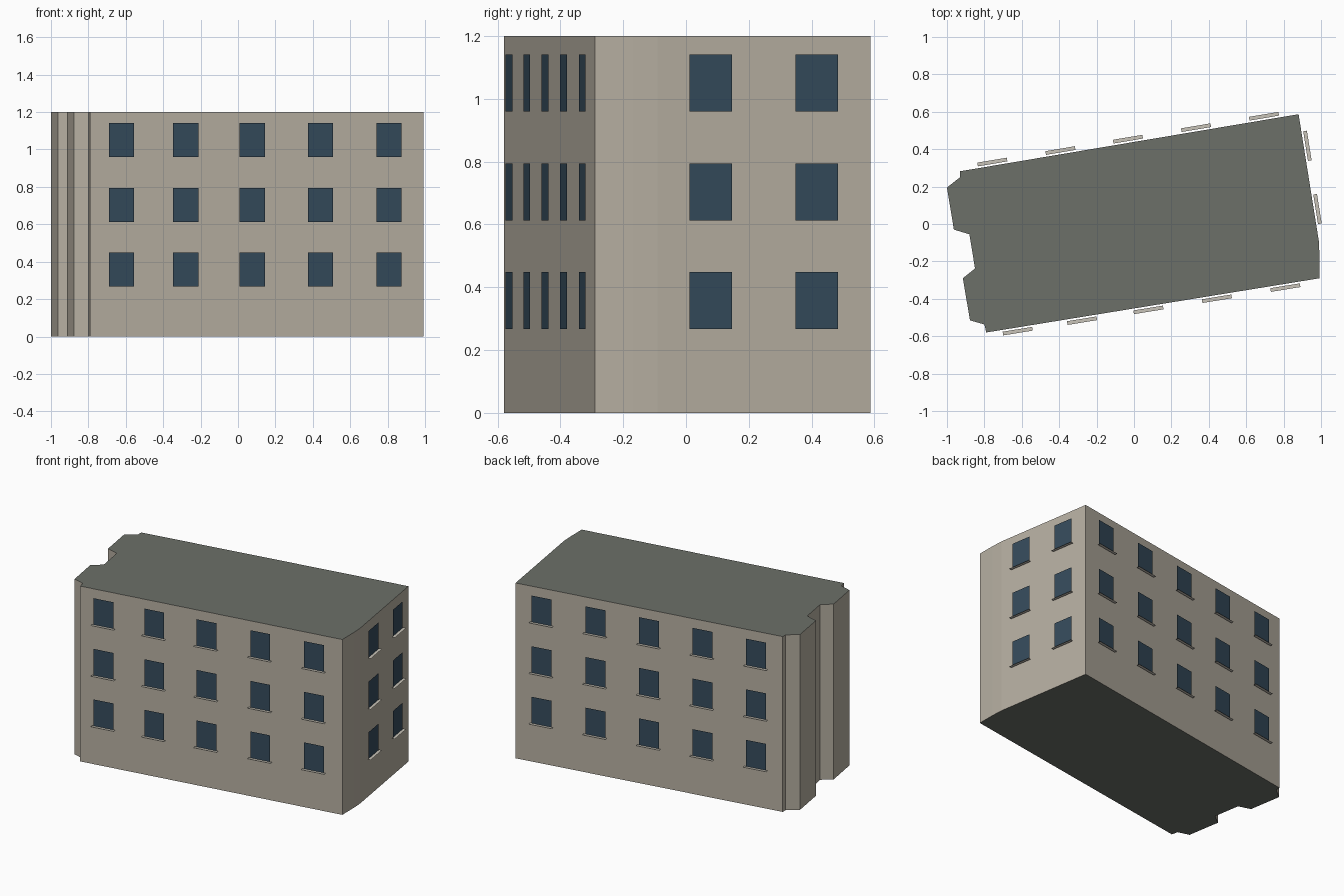
import bpy, bmesh
from mathutils import Vector

if "Cube" in bpy.data.objects:
    bpy.data.objects.remove(bpy.data.objects["Cube"])

H = 1.2


def mat(name, rgb):
    m = bpy.data.materials.new(name)
    m.diffuse_color = (*rgb, 1)
    m.use_nodes = True
    m.node_tree.nodes["Principled BSDF"].inputs["Base Color"].default_value = m.diffuse_color
    return m


WALL = mat("stone_wall", (0.47, 0.43, 0.36))
ROOF = mat("grey_roof", (0.15, 0.16, 0.14))
GLASS = mat("window_glass", (0.035, 0.07, 0.105))
SILL = mat("sill_stone", (0.58, 0.55, 0.48))


def make_object(name, bm, mats):
    me = bpy.data.meshes.new(name)
    bm.to_mesh(me)
    bm.free()
    for m in mats:
        me.materials.append(m)
    ob = bpy.data.objects.new(name, me)
    bpy.context.collection.objects.link(ob)
    return ob


# footprint, counter-clockwise from the front left corner
FRONT_L, FRONT_R = (-0.79, -0.58), (0.993, -0.29)
BACK_R, BACK_L = (0.88, 0.587), (-0.93, 0.282)
BEND = (0.988, -0.09)
footprint = [FRONT_L, FRONT_R, (0.992, -0.17), BEND, BACK_R, BACK_L,
             (-0.93, 0.25), (-1.0, 0.195), (-0.963, -0.03), (-0.88, -0.055),
             (-0.85, -0.238), (-0.915, -0.29), (-0.877, -0.515), (-0.80, -0.537)]

# building body: extruded footprint with roof material on the caps
bm = bmesh.new()
base = bm.faces.new([bm.verts.new((x, y, 0)) for x, y in footprint])
ext = bmesh.ops.extrude_face_region(bm, geom=[base], use_keep_orig=True)
bmesh.ops.translate(bm, vec=(0, 0, H),
                    verts=[g for g in ext["geom"] if isinstance(g, bmesh.types.BMVert)])
bmesh.ops.recalc_face_normals(bm, faces=bm.faces)
for f in bm.faces:
    f.material_index = 1 if abs(f.normal.z) > 0.5 else 0
make_object("building_body", bm, [WALL, ROOF])

# window bottoms on each floor
FLOORS = (0.267, 0.613, 0.96)
WIN_W, WIN_H, SILL_W = 0.137, 0.181, 0.16
GAP, SILL_OUT = 0.01, 0.03


def add_windows(side, a, b, axis, positions):
    """Windows and flat sills on wall a-b, placed by their x (0) or y (1) coordinate."""
    a, b = Vector((*a, 0)), Vector((*b, 0))
    along = (b - a).normalized()
    out = along.cross(Vector((0, 0, 1)))
    panes, sills = bmesh.new(), bmesh.new()
    for p in positions:
        mid = a + (b - a) * ((p - a[axis]) / (b[axis] - a[axis]))
        for z in FLOORS:
            def quad(bm, width, pts):
                bm.faces.new([bm.verts.new(mid + along * (s * width / 2) + out * o
                                           + Vector((0, 0, z + h))) for s, o, h in pts])
            quad(panes, WIN_W, [(-1, GAP, 0), (1, GAP, 0), (1, GAP, WIN_H), (-1, GAP, WIN_H)])
            quad(sills, SILL_W, [(-1, SILL_OUT, 0), (1, SILL_OUT, 0), (1, GAP, 0), (-1, GAP, 0)])
    make_object(side + "_windows", panes, [GLASS])
    make_object(side + "_window_sills", sills, [SILL])


add_windows("front", FRONT_L, FRONT_R, 0, (-0.625, -0.281, 0.074, 0.44, 0.806))
add_windows("right", BEND, BACK_R, 1, (0.077, 0.415))
add_windows("back", BACK_R, BACK_L, 0, (0.698, 0.335, -0.029, -0.39, -0.754))
